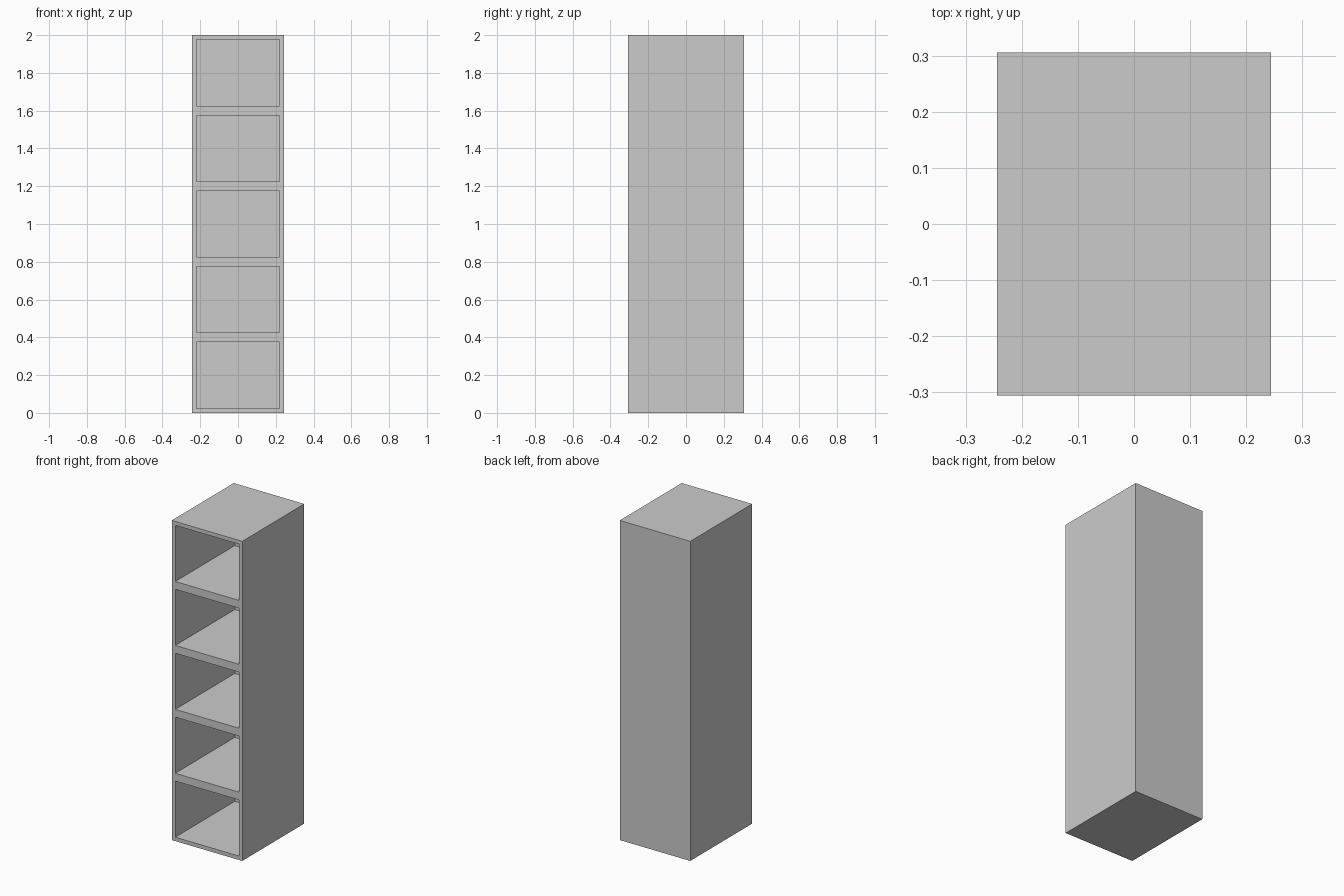
import bpy, bmesh
from mathutils import Matrix, Vector

if "Cube" in bpy.data.objects:
    bpy.data.objects.remove(bpy.data.objects["Cube"])

W, D, H = 0.488, 0.612, 2.0   # overall width, depth, height
T = 0.0244                    # board thickness
BAYS = 5
PITCH = H / BAYS


def box_object(name, boxes):
    """One mesh object made of (centre, size) boxes."""
    bm = bmesh.new()
    for centre, size in boxes:
        bmesh.ops.create_cube(bm, size=1, matrix=Matrix.LocRotScale(Vector(centre), None, Vector(size)))
    mesh = bpy.data.meshes.new(name)
    bm.to_mesh(mesh)
    bm.free()
    obj = bpy.data.objects.new(name, mesh)
    bpy.context.collection.objects.link(obj)
    return obj


# Cabinet body
cabinet = box_object("shelf_cabinet", [((0, 0, H / 2), (W, D, H))])

# Five compartments, open at the front and closed by a thin back panel
front, back = -D / 2 - 0.1, D / 2 - T
bays = [((0, (front + back) / 2, (i + 0.5) * PITCH),
         (W - 2 * T, back - front, PITCH - 2 * T)) for i in range(BAYS)]
cutter = box_object("compartment_cutter", bays)
cutter.hide_render = True
cutter.display_type = 'WIRE'

cut = cabinet.modifiers.new("compartments", 'BOOLEAN')
cut.operation = 'DIFFERENCE'
cut.solver = 'EXACT'
cut.object = cutter
